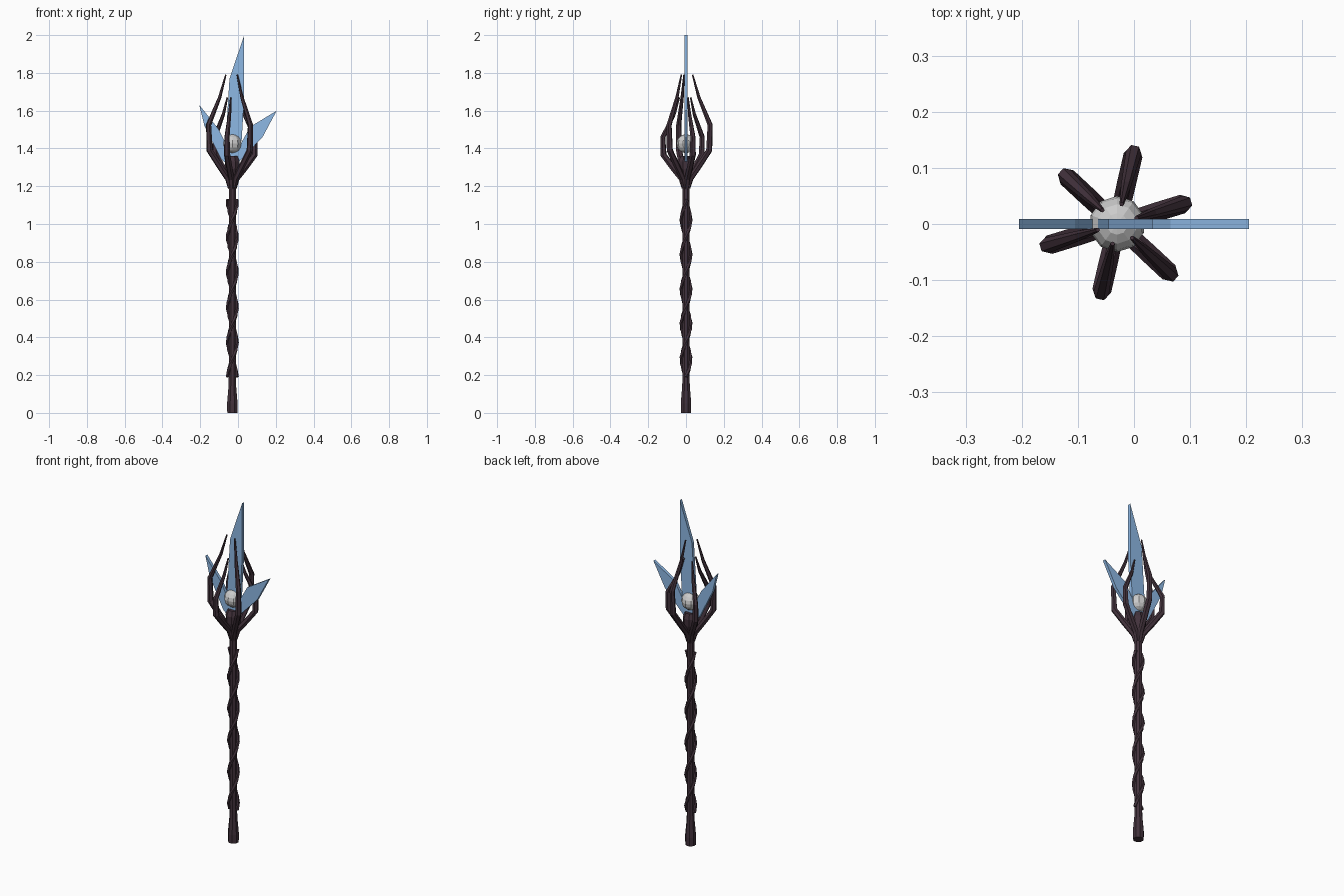
import bpy, bmesh, math
from mathutils import Vector

if "Cube" in bpy.data.objects:
    bpy.data.objects.remove(bpy.data.objects["Cube"])

AX = -0.03  # x of the staff axis


def material(name, col):
    m = bpy.data.materials.new(name)
    m.diffuse_color = col
    m.use_nodes = True
    m.node_tree.nodes["Principled BSDF"].inputs["Base Color"].default_value = m.diffuse_color
    return m


WOOD = material("dark_wood", (0.055, 0.032, 0.045, 1))
ICE = material("blue_crystal", (0.27, 0.48, 0.78, 1))


def finish(name, bm, mat=None):
    bmesh.ops.recalc_face_normals(bm, faces=bm.faces)
    me = bpy.data.meshes.new(name)
    bm.to_mesh(me)
    bm.free()
    ob = bpy.data.objects.new(name, me)
    bpy.context.collection.objects.link(ob)
    if mat:
        me.materials.append(mat)
    return ob


def skin(name, rings, mat):
    """Join equal-sized point rings into a capped solid."""
    bm = bmesh.new()
    vs = [[bm.verts.new(p) for p in r] for r in rings]
    n = len(vs[0])
    for a, b in zip(vs, vs[1:]):
        for i in range(n):
            j = (i + 1) % n
            bm.faces.new((a[i], a[j], b[j], b[i]))
    bm.faces.new(vs[0])
    bm.faces.new(vs[-1])
    return finish(name, bm, mat)


def tube(name, pts, radii, refs, sides=6):
    rings = []
    for k, p in enumerate(pts):
        t = (pts[min(k + 1, len(pts) - 1)] - pts[max(k - 1, 0)]).normalized()
        n = (refs[k] - t * refs[k].dot(t)).normalized()
        b = t.cross(n)
        ang = [2 * math.pi * i / sides for i in range(sides)]
        rings.append([p + (n * math.cos(a) + b * math.sin(a)) * radii[k] for a in ang])
    return skin(name, rings, WOOD)


def lathe(name, profile, sides=8):
    ang = [2 * math.pi * (i + 0.5) / sides for i in range(sides)]
    skin(name, [[Vector((AX + r * math.cos(a), r * math.sin(a), z)) for a in ang]
                for r, z in profile], WOOD)


# Shaft with flared foot, and the socket under the orb
lathe("shaft", [(0.029, 0), (0.03, 0.05), (0.022, 0.14), (0.02, 0.2),
                (0.02, 1.18), (0.024, 1.21), (0.034, 1.25)])
lathe("socket", [(0.022, 1.22), (0.04, 1.29), (0.042, 1.33), (0.03, 1.36)])

# Two vines twisted round the shaft
for s in range(2):
    pts, refs, radii = [], [], []
    N = 26
    for k in range(N + 1):
        z = 0.19 + 0.94 * k / N
        a = math.pi * s + 2 * math.pi * (z - 0.19) / 0.37
        d = Vector((math.cos(a), math.sin(a), 0))
        pts.append(Vector((AX, 0, z)) + d * 0.024)
        refs.append(d)
        radii.append(0.0105)
    tube(f"vine_{s + 1}", pts, radii, refs, 5)

# Six claws, alternately tall and short: (distance, height, thickness)
TALL = [(0.01, 1.19, 0.014), (0.024, 1.24, 0.016), (0.072, 1.31, 0.017), (0.126, 1.39, 0.017),
        (0.131, 1.525, 0.014), (0.07, 1.67, 0.009), (0.036, 1.79, 0.004)]
SHORT = [(0.01, 1.19, 0.014), (0.024, 1.24, 0.016), (0.072, 1.30, 0.017), (0.122, 1.365, 0.017),
         (0.126, 1.46, 0.014), (0.065, 1.58, 0.009), (0.036, 1.67, 0.004)]
for k in range(6):
    a = math.radians(17 + 60 * k)
    d = Vector((math.cos(a), math.sin(a), 0))
    prof = TALL if k % 2 else SHORT
    pts = [Vector((AX, 0, z)) + d * r for r, z, _ in prof]
    side = Vector((-d.y, d.x, 0))
    tube(f"claw_{k + 1}", pts, [w for _, _, w in prof], [side] * len(pts))

# Flat crystal blades, outlined in the front view
BLADES = {
    "crystal_centre": [(0.033, 2.0), (-0.045, 1.77), (-0.065, 1.45), (-0.04, 1.31),
                       (-0.01, 1.31), (0.02, 1.45), (0.033, 1.68)],
    "crystal_left": [(-0.205, 1.63), (-0.178, 1.52), (-0.09, 1.345), (-0.04, 1.30),
                     (-0.035, 1.37), (-0.105, 1.505)],
    "crystal_right": [(0.205, 1.6), (0.065, 1.515), (-0.005, 1.39), (-0.02, 1.30),
                      (0.02, 1.345), (0.13, 1.46)],
}
for name, outline in BLADES.items():
    skin(name, [[Vector((x, y, z)) for x, z in outline] for y in (-0.009, 0.009)], ICE)

# Orb
bm = bmesh.new()
bmesh.ops.create_uvsphere(bm, u_segments=10, v_segments=8, radius=0.05)
bmesh.ops.translate(bm, verts=bm.verts, vec=(AX, 0, 1.425))
finish("orb", bm)
